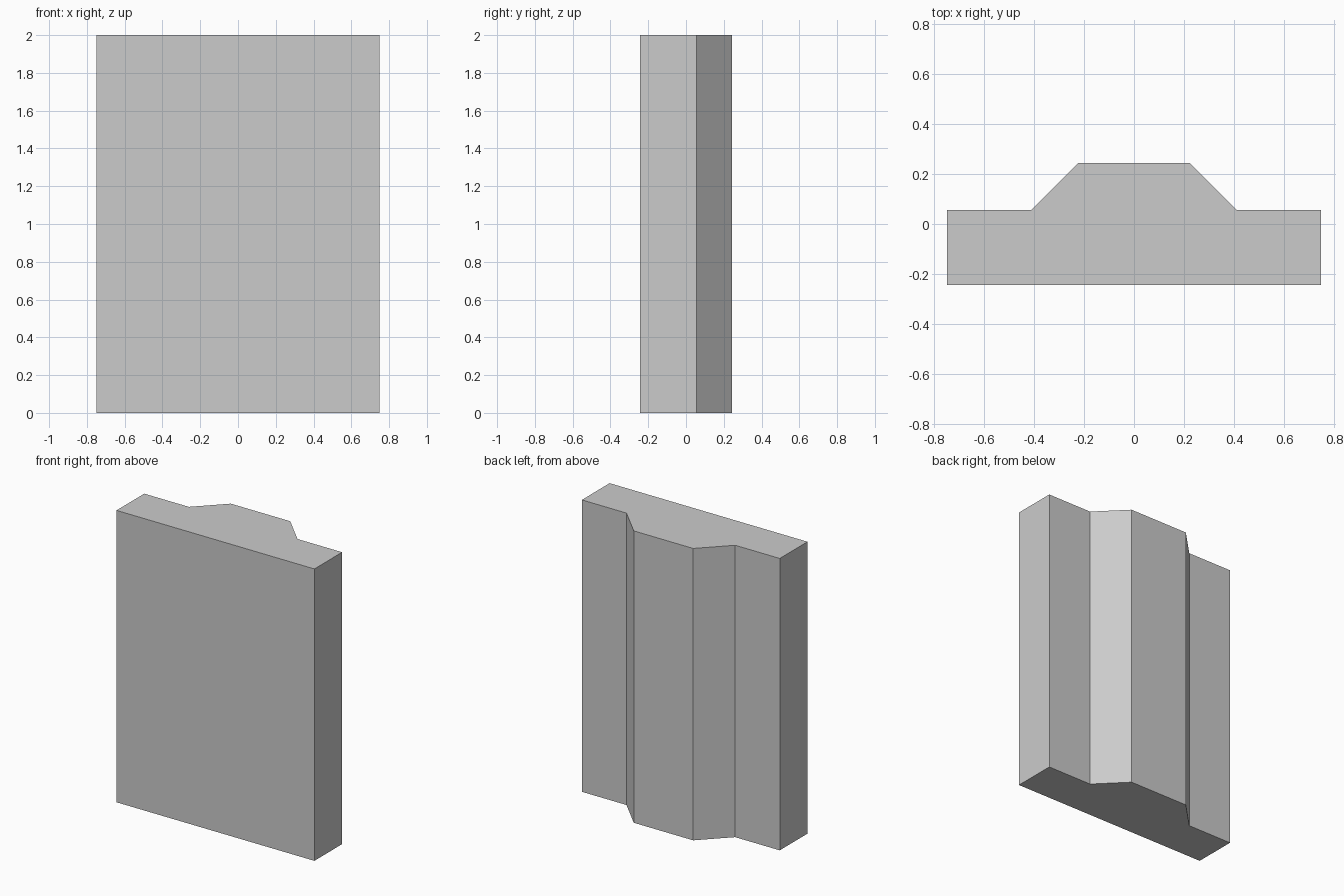
import bpy
import bmesh

cube = bpy.data.objects.get("Cube")
if cube:
    bpy.data.objects.remove(cube, do_unlink=True)

HEIGHT = 2.0
GREY = (0.6, 0.6, 0.6, 1.0)

# Plain grey material
grey = bpy.data.materials.new("plain_grey")
grey.use_nodes = True
grey.diffuse_color = GREY
grey.node_tree.nodes["Principled BSDF"].inputs["Base Color"].default_value = GREY

# Half of the plan outline, from front to back, mirrored to close the profile
half = [(0.75, -0.244), (0.75, 0.056), (0.412, 0.056), (0.225, 0.244)]
outline = half + [(-x, y) for x, y in reversed(half)]

# Wall panel with a tapered rib along its back
bm = bmesh.new()
base = bm.faces.new([bm.verts.new((x, y, 0)) for x, y in outline])
top = bmesh.ops.extrude_face_region(bm, geom=[base])["geom"]
bmesh.ops.translate(bm, vec=(0, 0, HEIGHT),
                    verts=[v for v in top if isinstance(v, bmesh.types.BMVert)])
bmesh.ops.recalc_face_normals(bm, faces=bm.faces)

mesh = bpy.data.meshes.new("ribbed_wall_panel")
bm.to_mesh(mesh)
bm.free()
mesh.materials.append(grey)
panel = bpy.data.objects.new("ribbed_wall_panel", mesh)
bpy.context.collection.objects.link(panel)
